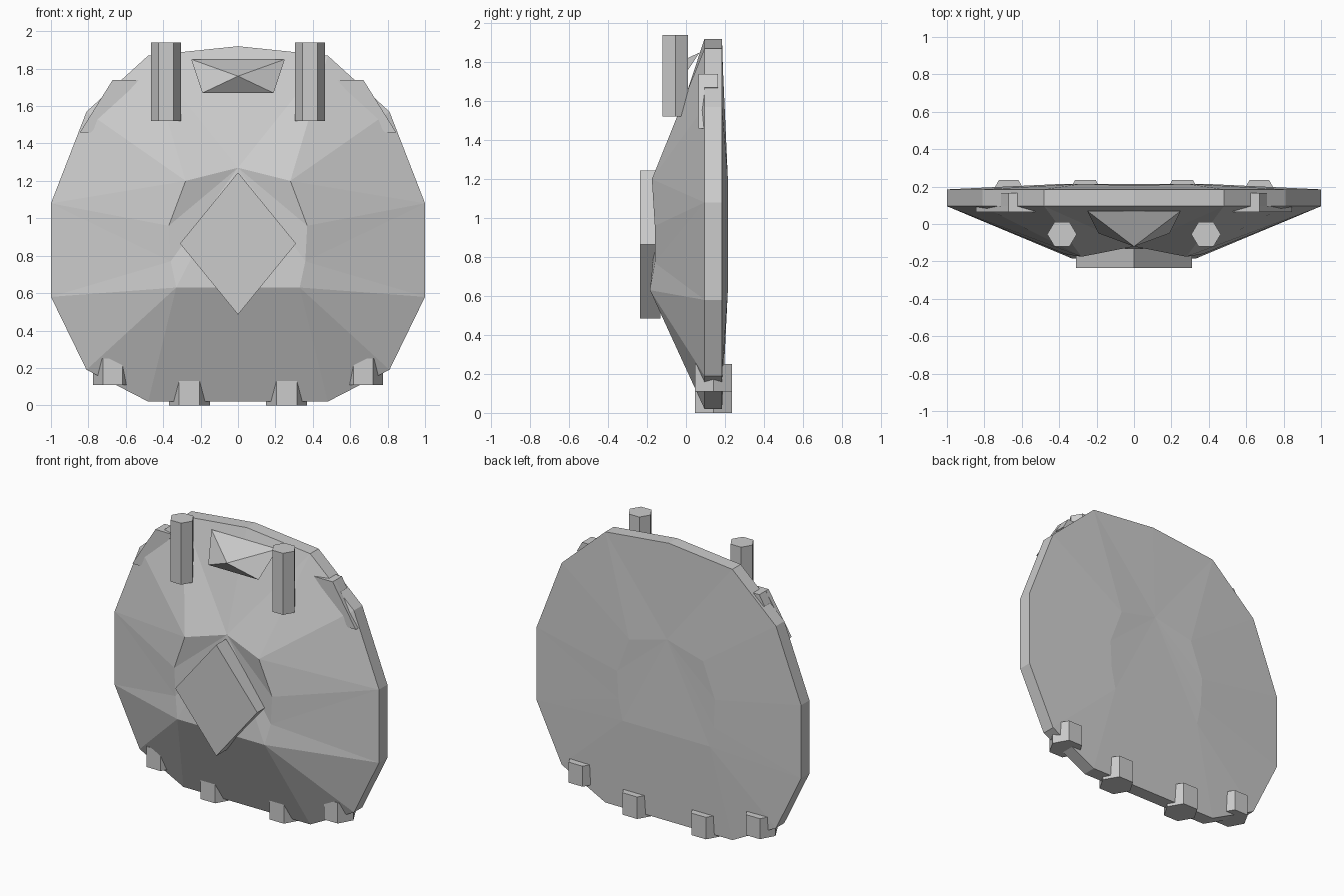
import bpy, bmesh, math
from mathutils import Vector

if "Cube" in bpy.data.objects:
    bpy.data.objects.remove(bpy.data.objects["Cube"])


def make(name, verts, faces):
    bm = bmesh.new()
    vs = [bm.verts.new(v) for v in verts]
    for f in faces:
        bm.faces.new([vs[i] for i in f])
    bmesh.ops.recalc_face_normals(bm, faces=bm.faces)
    me = bpy.data.meshes.new(name)
    bm.to_mesh(me)
    bm.free()
    ob = bpy.data.objects.new(name, me)
    bpy.context.collection.objects.link(ob)
    return ob


def prism(name, base, offset):
    """Extrude a polygon along an offset vector."""
    n = len(base)
    verts = [Vector(p) for p in base] + [Vector(p) + Vector(offset) for p in base]
    sides = [(i, (i + 1) % n, n + (i + 1) % n, n + i) for i in range(n)]
    return make(name, verts, [range(n), range(n, 2 * n)] + sides)


def hex_post(name, x, y, z0, z1, r, ry):
    base = [(x + r * math.cos(i * math.pi / 3),
             y + ry * math.sin(i * math.pi / 3) / math.sin(math.pi / 3), z0) for i in range(6)]
    return prism(name, base, (0, 0, z1 - z0))


def loop(half):
    """Close a right-hand half outline by mirroring; the first point is on the axis."""
    return [Vector(p) for p in half] + [Vector((-p[0], *p[1:])) for p in reversed(half[1:])]


def bridge(a, b, oa, ob):
    """Triangulate between two loops, always taking the shorter diagonal."""
    i = j = 0
    faces = []
    na, nb = len(a), len(b)
    while i < na or j < nb:
        da = (a[(i + 1) % na] - b[j % nb]).length if i < na else 1e9
        db = (a[i % na] - b[(j + 1) % nb]).length if j < nb else 1e9
        if da <= db:
            faces.append((oa + i % na, oa + (i + 1) % na, ob + j % nb))
            i += 1
        else:
            faces.append((oa + i % na, ob + (j + 1) % nb, ob + j % nb))
            j += 1
    return faces


# Shield plate: rim, raised front ring with sunken centre, shallow back
outline = [(0, 1.92), (.48, 1.87), (.81, 1.57), (1, 1.08), (1, .58), (.81, .19), (.48, .02)]
rim_f = loop([(x, .095, z) for x, z in outline])
rim_b = loop([(x, .185, z) for x, z in outline])
ring_f = loop([(0, -.12, 1.27), (.28, -.175, 1.2), (.37, -.16, .96), (.36, -.16, .77), (.33, -.185, .63)])
ring_b = loop([(0, .205, 1.27), (.28, .215, 1.2), (.37, .215, .96), (.36, .215, .77), (.33, .215, .63)])
n, m = len(rim_f), len(ring_f)
faces = [(i, (i + 1) % n, n + (i + 1) % n, n + i) for i in range(n)]
faces += bridge(rim_f, ring_f, 0, 2 * n) + bridge(rim_b, ring_b, n, 2 * n + m)
for o in (2 * n, 2 * n + m):
    faces += [(o, o + i, o + i + 1) for i in range(1, m - 1)]
make("shield_plate", rim_f + rim_b + ring_f + ring_b, faces)

# Central diamond boss
prism("diamond_boss", [(0, -.235, 1.245), (.31, -.235, .865), (0, -.235, .485), (-.31, -.235, .865)], (0, .105, 0))

# Faceted stud at the top
make("top_stud", [(-.25, .07, 1.85), (.25, .07, 1.85), (.19, -.05, 1.67), (-.19, -.05, 1.67), (0, -.12, 1.76)],
     [(0, 1, 4), (1, 2, 4), (2, 3, 4), (3, 0, 4), (0, 1, 2, 3)])

for s, side in ((-1, "left"), (1, "right")):
    # Upright hexagonal posts
    hex_post("post_" + side, s * .385, -.055, 1.52, 1.94, .079, .066)
    # Hexagonal feet along the lower edge
    hex_post("inner_foot_" + side, s * .26, .14, 0, .15, .11, .095)
    hex_post("outer_foot_" + side, s * .67, .14, .11, .25, .105, .095)
    # Shoulder clips: thin plate with a block behind it
    prism("shoulder_plate_" + side,
          [(s * x, .065, z) for x, z in ((.53, 1.74), (.67, 1.74), (.845, 1.46), (.785, 1.46))], (0, .03, 0))
    prism("shoulder_block_" + side,
          [(s * x, .065, z) for x, z in ((.62, 1.74), (.67, 1.74), (.71, 1.67), (.62, 1.64))], (0, .1, 0))
